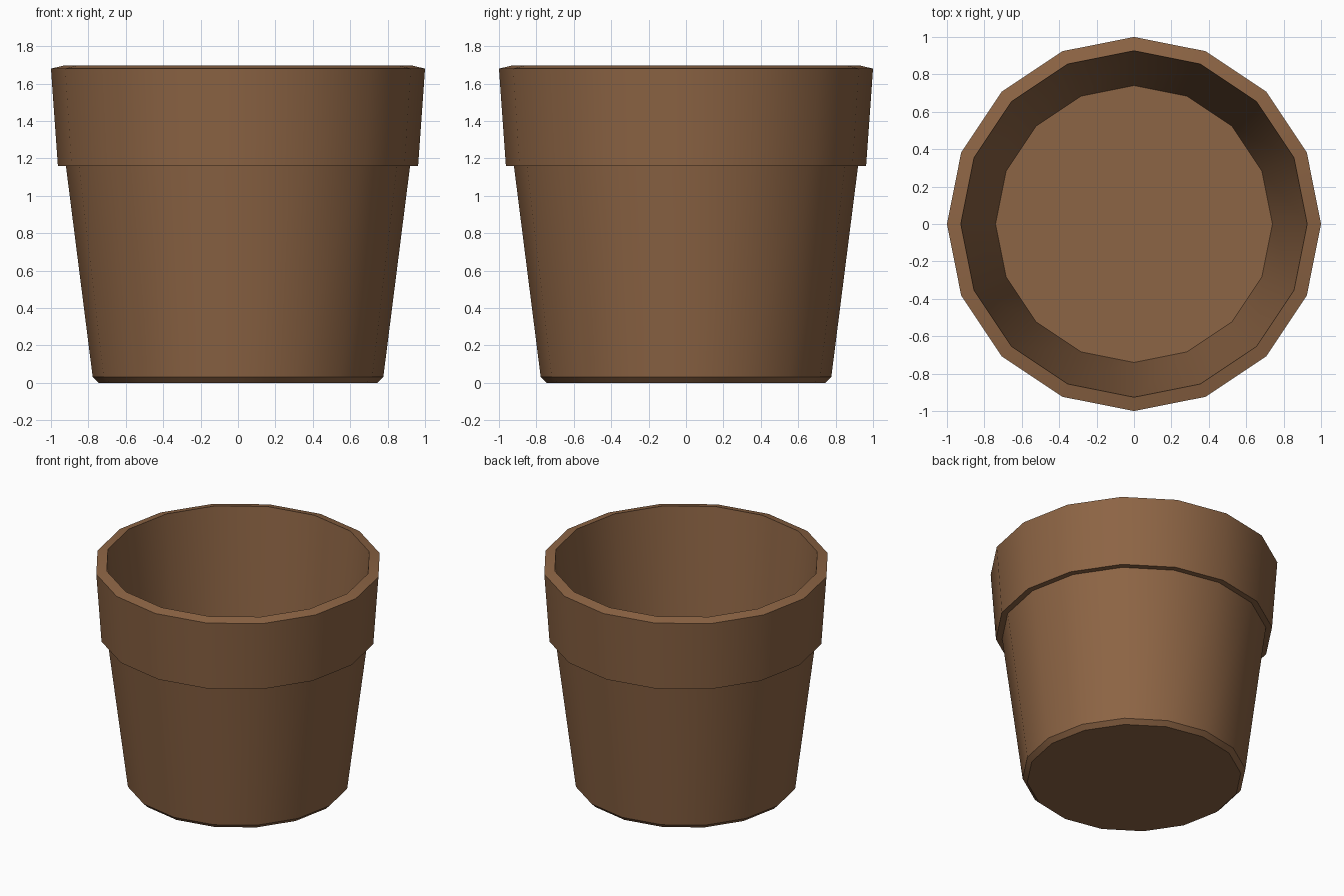
import bpy, bmesh, math

if "Cube" in bpy.data.objects:
    bpy.data.objects.remove(bpy.data.objects["Cube"])

SIDES = 16

# One terracotta-brown material
clay = bpy.data.materials.new("brown clay")
clay.diffuse_color = (0.265, 0.128, 0.058, 1)
clay.use_nodes = True
clay.node_tree.nodes["Principled BSDF"].inputs["Base Color"].default_value = clay.diffuse_color

# Profile (radius, height): base, body, collar, sloped rim, inner wall, floor
profile = [(0.745, 0.0), (0.777, 0.032), (0.92, 1.16), (0.963, 1.16),
           (1.0, 1.68), (0.926, 1.698), (0.74, 0.07)]

# Lathe the profile into rings, bridge them, cap underside and inner floor
bm = bmesh.new()
rings = []
for r, z in profile:
    rings.append([bm.verts.new((r * math.cos(2 * math.pi * i / SIDES),
                                r * math.sin(2 * math.pi * i / SIDES), z))
                  for i in range(SIDES)])
for a, b in zip(rings, rings[1:]):
    for i in range(SIDES):
        j = (i + 1) % SIDES
        bm.faces.new((a[i], a[j], b[j], b[i]))
bm.faces.new(rings[0][::-1])
bm.faces.new(rings[-1])
bmesh.ops.recalc_face_normals(bm, faces=bm.faces)

mesh = bpy.data.meshes.new("flower_pot")
bm.to_mesh(mesh)
bm.free()
mesh.materials.append(clay)
pot = bpy.data.objects.new("flower_pot", mesh)
bpy.context.collection.objects.link(pot)

# Smooth walls, sharp rims
bpy.context.view_layer.objects.active = pot
pot.select_set(True)
bpy.ops.object.shade_smooth_by_angle(angle=math.radians(30))
